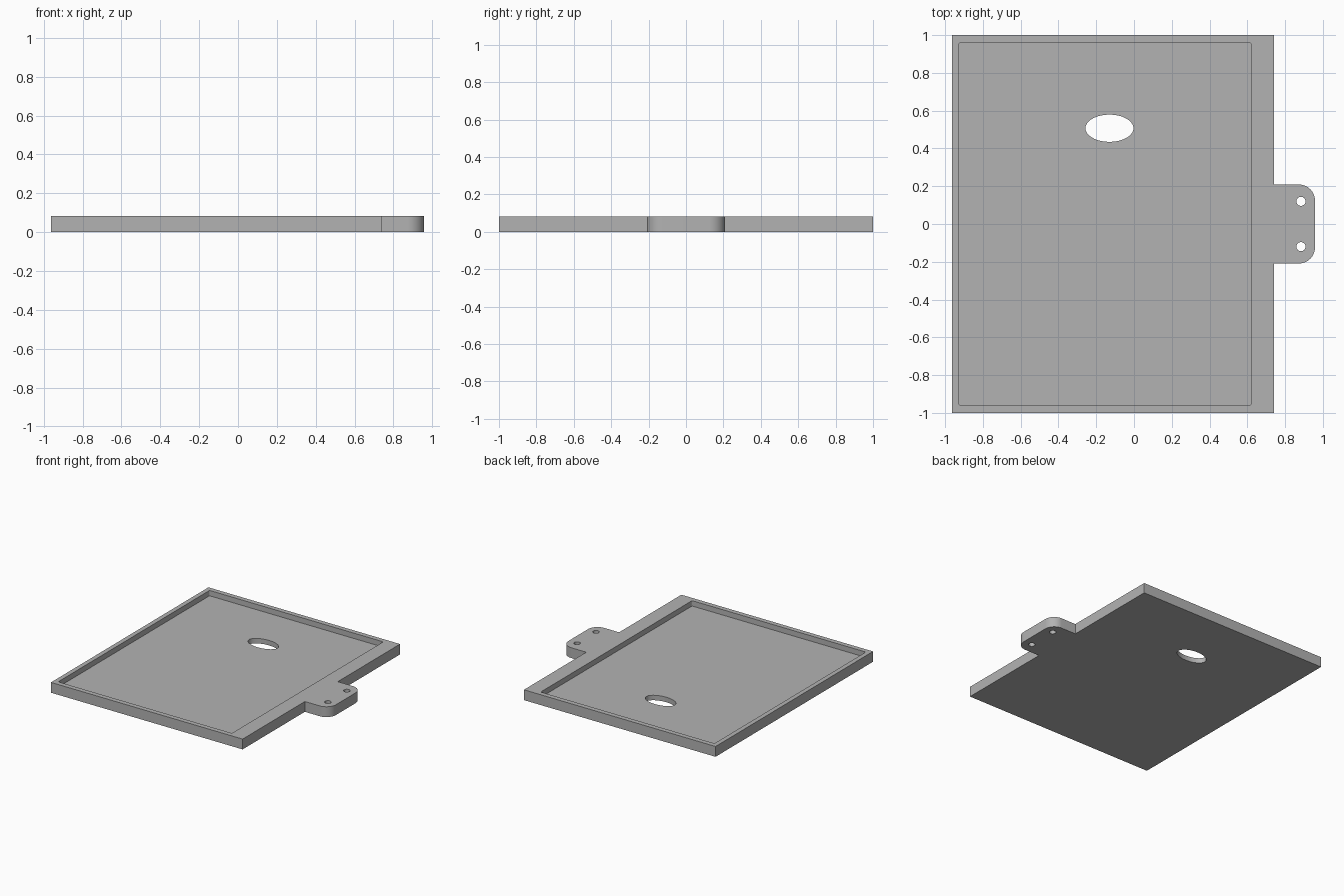
import bpy
import bmesh
from math import cos, sin, pi

if "Cube" in bpy.data.objects:
    bpy.data.objects.remove(bpy.data.objects["Cube"], do_unlink=True)

HEIGHT, FLOOR = 0.083, 0.04
LEFT, RIGHT, TAB_END = -0.963, 0.741, 0.958
TAB_HALF, TAB_RADIUS = 0.209, 0.085

grey = bpy.data.materials.new("plain grey")
grey.use_nodes = True
color = (0.45, 0.45, 0.45, 1)
grey.diffuse_color = color
grey.node_tree.nodes["Principled BSDF"].inputs["Base Color"].default_value = color


def arc(cx, cy, rx, ry, start, end, steps):
    """Points along an elliptical arc, both ends included."""
    angles = [start + (end - start) * i / steps for i in range(steps + 1)]
    return [(cx + rx * cos(a), cy + ry * sin(a)) for a in angles]


def prism(name, outline, bottom, top):
    """Extrude a counter-clockwise outline upward into a solid."""
    bm = bmesh.new()
    face = bm.faces.new([bm.verts.new((x, y, bottom)) for x, y in outline])
    result = bmesh.ops.extrude_face_region(bm, geom=[face], use_keep_orig=True)
    for item in result["geom"]:
        if isinstance(item, bmesh.types.BMVert):
            item.co.z = top
    bmesh.ops.recalc_face_normals(bm, faces=bm.faces)
    mesh = bpy.data.meshes.new(name)
    bm.to_mesh(mesh)
    bm.free()
    mesh.materials.append(grey)
    obj = bpy.data.objects.new(name, mesh)
    bpy.context.collection.objects.link(obj)
    return obj


def rounded_rectangle(x0, x1, y0, y1, r, steps):
    corners = [(x1 - r, y0 + r), (x1 - r, y1 - r), (x0 + r, y1 - r), (x0 + r, y0 + r)]
    points = []
    for i, (cx, cy) in enumerate(corners):
        points += arc(cx, cy, r, r, (i - 1) * pi / 2, i * pi / 2, steps)
    return points


def ellipse(cx, cy, rx, ry, steps):
    return arc(cx, cy, rx, ry, 0, 2 * pi, steps)[:-1]


# Tray body with its rounded side tab, in one outline
tab_x, tab_y = TAB_END - TAB_RADIUS, TAB_HALF - TAB_RADIUS
outline = [(LEFT, -1), (RIGHT, -1), (RIGHT, -TAB_HALF)]
outline += arc(tab_x, -tab_y, TAB_RADIUS, TAB_RADIUS, -pi / 2, 0, 16)
outline += arc(tab_x, tab_y, TAB_RADIUS, TAB_RADIUS, 0, pi / 2, 16)
outline += [(RIGHT, TAB_HALF), (RIGHT, 1), (LEFT, 1)]
tray = prism("tray", outline, 0, HEIGHT)

# Shallow recess, oval opening and the two screw holes
cutters = [
    prism("recess_cutter", rounded_rectangle(-0.926, 0.619, -0.961, 0.961, 0.01, 5),
          FLOOR, 0.2),
    prism("oval_cutter", ellipse(-0.13, 0.507, 0.127, 0.072, 64), -0.1, 0.3),
]
for side in (-1, 1):
    cutters.append(prism("screw_hole_cutter",
                         ellipse(0.884, side * 0.12, 0.024, 0.024, 32), -0.1, 0.3))

bpy.ops.object.select_all(action="DESELECT")
bpy.context.view_layer.objects.active = tray
tray.select_set(True)
for cutter in cutters:
    cutter.hide_render = True
    cut = tray.modifiers.new("cut", "BOOLEAN")
    cut.operation = "DIFFERENCE"
    cut.solver = "EXACT"
    cut.object = cutter
    bpy.ops.object.modifier_apply(modifier=cut.name)
    bpy.data.objects.remove(cutter, do_unlink=True)

bpy.ops.object.shade_smooth_by_angle(angle=pi / 6)
